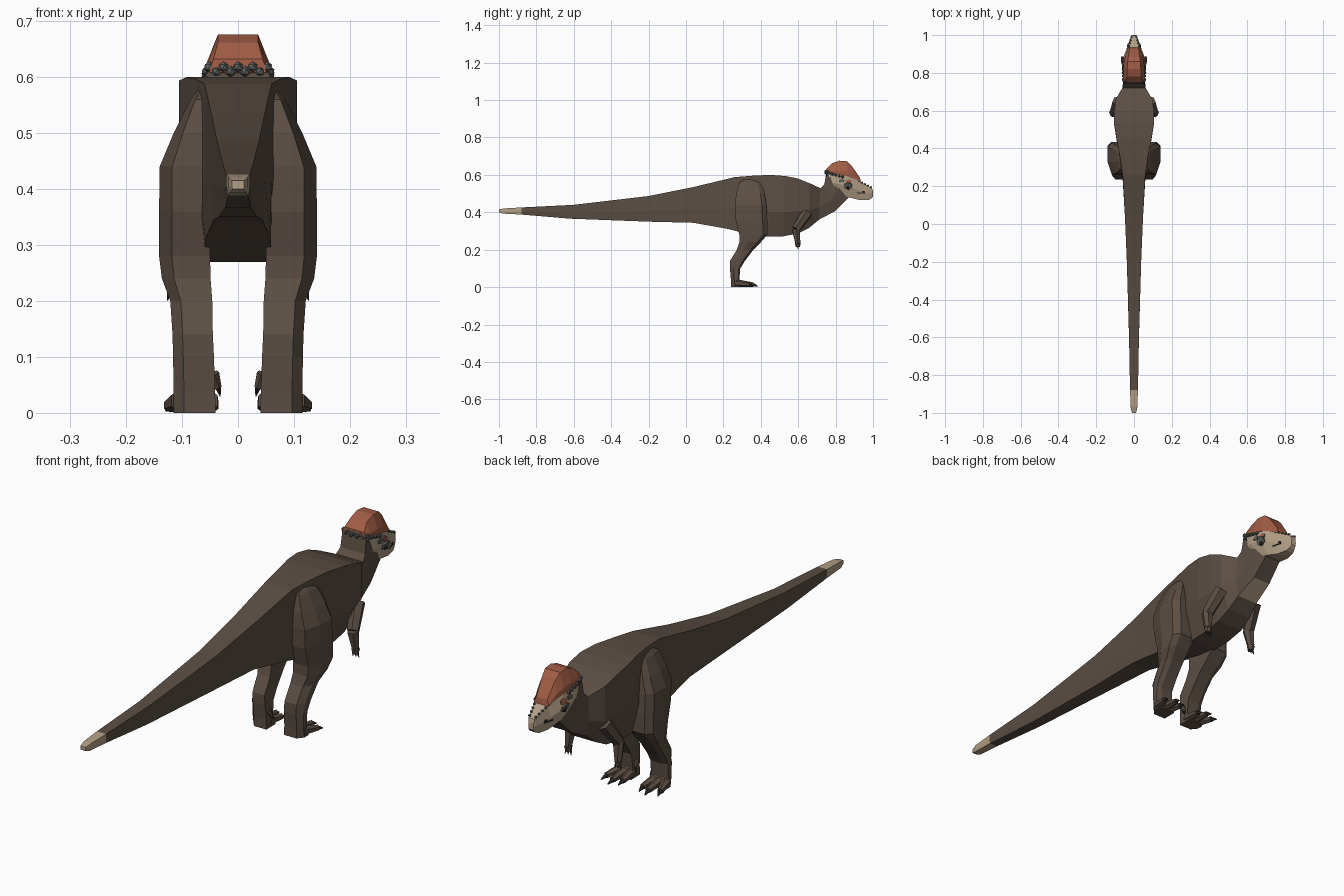
import bpy, bmesh, math
from mathutils import Vector

if "Cube" in bpy.data.objects:
    bpy.data.objects.remove(bpy.data.objects["Cube"])


def material(name, rgb):
    m = bpy.data.materials.new(name)
    m.use_nodes = True
    m.diffuse_color = (*rgb, 1)
    m.node_tree.nodes["Principled BSDF"].inputs["Base Color"].default_value = (*rgb, 1)
    return m


BROWN = material("brown hide", (0.105, 0.076, 0.057))
TAN = material("pale tan", (0.45, 0.35, 0.24))
RED = material("rust red", (0.36, 0.11, 0.06))
GREY = material("grey horn", (0.11, 0.12, 0.115))
DARK = material("dark claw", (0.03, 0.025, 0.022))


def finish(bm, name, mats, mirror=False):
    bmesh.ops.recalc_face_normals(bm, faces=bm.faces)
    mesh = bpy.data.meshes.new(name)
    bm.to_mesh(mesh)
    bm.free()
    ob = bpy.data.objects.new(name, mesh)
    bpy.context.collection.objects.link(ob)
    for m in mats:
        mesh.materials.append(m)
    if mirror:
        ob.modifiers.new("Mirror", 'MIRROR').use_mirror_merge = False
    return ob


def skin(rings):
    """Join closed rings of points into a capped tube."""
    bm = bmesh.new()
    loops = [[bm.verts.new(p) for p in r] for r in rings]
    for a, b in zip(loops, loops[1:]):
        for i in range(len(a)):
            j = (i + 1) % len(a)
            bm.faces.new((a[i], a[j], b[j], b[i]))
    bm.faces.new(loops[0])
    bm.faces.new(loops[-1])
    return bm


def trunk_ring(ty, tz, by, bz, wt, wm, wb, mid):
    """Six-sided ring from a top edge, a flank point and a bottom edge."""
    my, mz = by + (ty - by) * mid, bz + (tz - bz) * mid
    half = [(wt, ty, tz), (wm, my, mz), (wb, by, bz)]
    return half + [(-x, y, z) for x, y, z in reversed(half)]


def limb(bm, joints, sides=6, mat=0):
    """Tapered segments through (point, radius) joints."""
    for (a, ra), (b, rb) in zip(joints, joints[1:]):
        a, b = Vector(a), Vector(b)
        d = b - a
        m = d.to_track_quat('Z', 'Y').to_matrix().to_4x4()
        m.translation = (a + b) / 2
        new = bmesh.ops.create_cone(bm, cap_ends=True, segments=sides, radius1=ra,
                                    radius2=rb, depth=d.length, matrix=m)
        for f in {f for v in new["verts"] for f in v.link_faces}:
            f.material_index = mat


# Body from tail tip to neck: top y, top z, bottom y, bottom z, side width, belly width
body_rows = [
    (-1, .415, -1, .4, .011, .01), (-.97, .421, -.98, .393, .017, .015),
    (-.88, .426, -.88, .388, .021, .018), (-.6, .44, -.62, .366, .026, .023),
    (-.2, .487, -.2, .35, .038, .034), (.04, .535, .04, .344, .048, .044),
    (.26, .588, .22, .312, .06, .058), (.36, .596, .34, .282, .075, .06),
    (.45, .6, .44, .27, .092, .06), (.53, .594, .52, .272, .105, .06),
    (.6, .58, .6, .287, .105, .06), (.66, .556, .66, .318, .097, .055),
    (.72, .528, .71, .36, .062, .048), (.74, .55, .8, .408, .056, .04),
    (.75, .61, .87, .48, .054, .036)]
bm = skin([trunk_ring(*r[:4], r[4], r[4], r[5], .4) for r in body_rows])
for f in bm.faces:
    c = f.calc_center_median()
    throat = c.y > .7 and f.normal.z < 9 and abs(c.x) < .01 and c.z < .43
    if c.y < -.88 or throat:
        f.material_index = 1
body = finish(bm, "body", [BROWN, TAN])

# Face and snout
head_rows = [
    (.765, .61, .8, .505, .052, .058, .04), (.8, .615, .82, .492, .054, .062, .042),
    (.865, .6, .88, .478, .048, .06, .038), (.93, .565, .93, .465, .03, .038, .028),
    (.975, .54, .975, .465, .019, .023, .018), (.995, .528, .99, .473, .014, .016, .013),
    (1, .51, 1, .485, .01, .012, .01)]
head = finish(skin([trunk_ring(*r, .5) for r in head_rows]), "head", [TAN])

# Domed skull cap
dome_rows = [
    (.75, .632, .748, .608, .044, .05), (.78, .662, .765, .605, .036, .055),
    (.82, .676, .82, .6, .036, .057), (.86, .673, .865, .592, .034, .053),
    (.885, .65, .9, .58, .03, .043), (.93, .585, .935, .56, .024, .032)]
finish(skin([trunk_ring(*r[:5], r[5], r[5], .3) for r in dome_rows]), "skull_dome", [RED])

# Knobs round the back of the skull and along the snout
bm = bmesh.new()


def knob(p, size):
    made = bmesh.ops.create_icosphere(bm, subdivisions=1, radius=size)
    bmesh.ops.translate(bm, verts=made["verts"], vec=p)


for i in range(9):
    x = -.052 + i * .013
    knob((x, .748 + x * x * 3, .618 - .008 * (i % 2)), .01)
    knob((x, .756, .603), .008)
for s in (-1, 1):
    for i in range(5):
        knob((s * .057, .765 + i * .018, .61 - i * .005), .009)
    for i in range(5):
        knob((s * (.03 - i * .004), .925 + i * .016, .567 - i * .008), .006)
finish(bm, "skull_knobs", [GREY])


# Painted plates lying on the face
def plate(name, y, z, length, height, mat, sides=6):
    ok, p, n, face = head.closest_point_on_mesh((.1, y, z))
    m = n.to_track_quat('X', 'Z').to_matrix().to_4x4()
    m.translation = p
    bm = bmesh.new()
    ring = []
    for depth in (-.003, .003):
        ring.append([m @ Vector((depth, length * math.cos(a), height * math.sin(a)))
                     for a in (math.tau * (i + .5) / sides for i in range(sides))])
    bm.free()
    finish(skin(ring), name, [mat], True)


bpy.context.view_layer.update()
plate("eye_patches", .865, .53, .025, .02, GREY)
plate("cheek_marks", .835, .575, .016, .01, GREY)
plate("brow_marks", .875, .573, .016, .013, RED)
plate("mouth_lines", .95, .49, .03, .003, DARK, 4)
plate("nostrils", .975, .52, .007, .005, DARK)
bm = bmesh.new()
limb(bm, [((.056, .868, .532), .012), ((.065, .87, .532), .007)])
finish(bm, "eyes", [DARK], True)

# Legs: height, back y, front y, inner x, outer x
leg_rows = [
    (.58, .32, .36, .05, .068), (.56, .285, .4, .05, .085), (.5, .268, .42, .05, .115),
    (.44, .262, .43, .05, .14), (.36, .265, .435, .05, .141), (.28, .285, .435, .05, .141),
    (.24, .285, .4, .049, .136), (.2, .272, .36, .046, .121), (.14, .235, .315, .045, .117),
    (.1, .235, .29, .043, .116), (.04, .24, .285, .041, .115), (0, .24, .3, .04, .115)]


def leg_ring(z, back, front, inner, outer):
    d, w = front - back, outer - inner
    return [(inner, back, z), (inner, front, z), (outer - w * .25, front, z),
            (outer, front - d * .15, z), (outer, back + d * .4, z),
            (outer - w * .25, back, z)]


finish(skin([leg_ring(*r) for r in leg_rows]), "legs", [BROWN], True)

# Toes with claws, and a small inner spur
bm = bmesh.new()
for x, tip_x, reach in ((.054, .045, .345), (.078, .08, .36), (.102, .122, .34)):
    tip = (tip_x, reach, .013)
    limb(bm, [((x, .27, .022), .02), (tip, .012)])
    limb(bm, [(tip, .009), ((tip_x * 1.05, reach + .025, .004), .002)], 5, 1)
limb(bm, [((.045, .26, .07), .012), ((.036, .27, .045), .007)])
limb(bm, [((.036, .27, .047), .006), ((.032, .28, .03), .001)], 5, 1)
finish(bm, "toes", [BROWN, DARK], True)

# Arms with shoulder, hand and finger claws
bm = bmesh.new()
wrist = (.113, .598, .235)
limb(bm, [((.085, .65, .4), .03), ((.108, .588, .31), .024), (wrist, .015)])
limb(bm, [(wrist, .016), ((.112, .597, .215), .012)])
for dx in (-.01, 0, .01):
    start = Vector((.112 + dx, .597, .217))
    limb(bm, [(start, .005), (start + Vector((dx * .4, .004, -.016)), .001)], 5, 1)
finish(bm, "arms", [BROWN, DARK], True)
